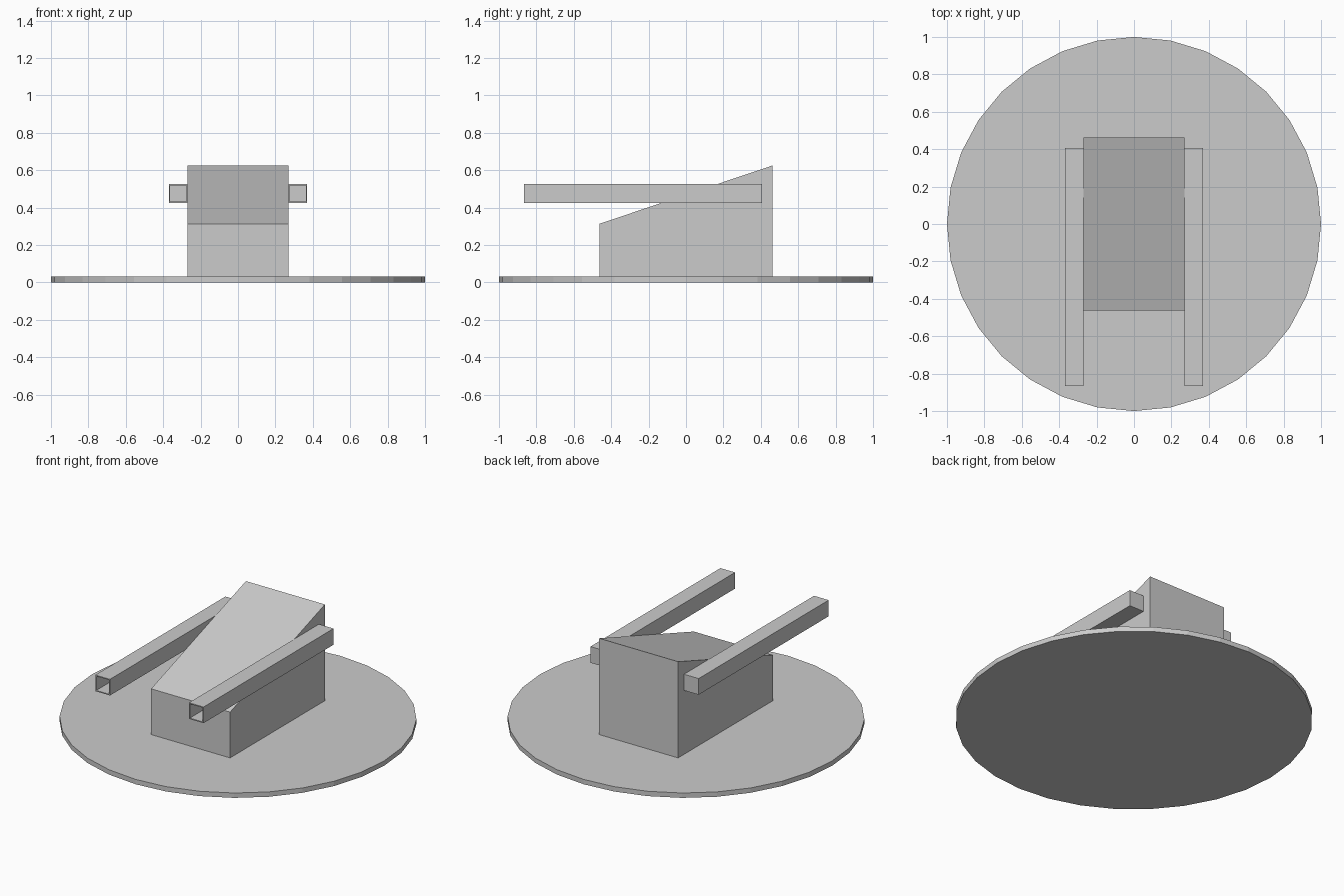
import bpy, bmesh
from mathutils import Vector

if "Cube" in bpy.data.objects:
    bpy.data.objects.remove(bpy.data.objects["Cube"])


def finish(name, bm):
    bmesh.ops.recalc_face_normals(bm, faces=bm.faces)
    mesh = bpy.data.meshes.new(name)
    bm.to_mesh(mesh)
    bm.free()
    obj = bpy.data.objects.new(name, mesh)
    bpy.context.collection.objects.link(obj)
    return obj


def box(lo, hi):
    bm = bmesh.new()
    bmesh.ops.create_cube(bm, size=1)
    lo, hi = Vector(lo), Vector(hi)
    for v in bm.verts:
        v.co = Vector(lo[i] + (v.co[i] + 0.5) * (hi[i] - lo[i]) for i in range(3))
    return bm


# Round base plate
bpy.ops.mesh.primitive_cylinder_add(vertices=32, radius=1, depth=0.03,
                                    location=(0, 0, 0.015))
bpy.context.object.name = "base_plate"

# Wedge housing: a box whose front top edge is lowered
bm = box((-0.27, -0.463, 0.03), (0.27, 0.463, 0.625))
for v in bm.verts:
    if v.co.y < 0 and v.co.z > 0.3:
        v.co.z = 0.313
finish("wedge_housing", bm)

# Square barrels with a hollow front end, one on each side
for side, x in (("left", -0.32), ("right", 0.32)):
    bm = box((x - 0.05, -0.865, 0.425), (x + 0.05, 0.405, 0.525))
    bm.normal_update()
    muzzle = min(bm.faces, key=lambda f: f.calc_center_median().y)
    bmesh.ops.inset_region(bm, faces=[muzzle], thickness=0.009)
    bore = bmesh.ops.extrude_discrete_faces(bm, faces=[muzzle])["faces"][0]
    bmesh.ops.translate(bm, verts=bore.verts, vec=(0, 1.2, 0))
    finish(side + "_barrel", bm)
